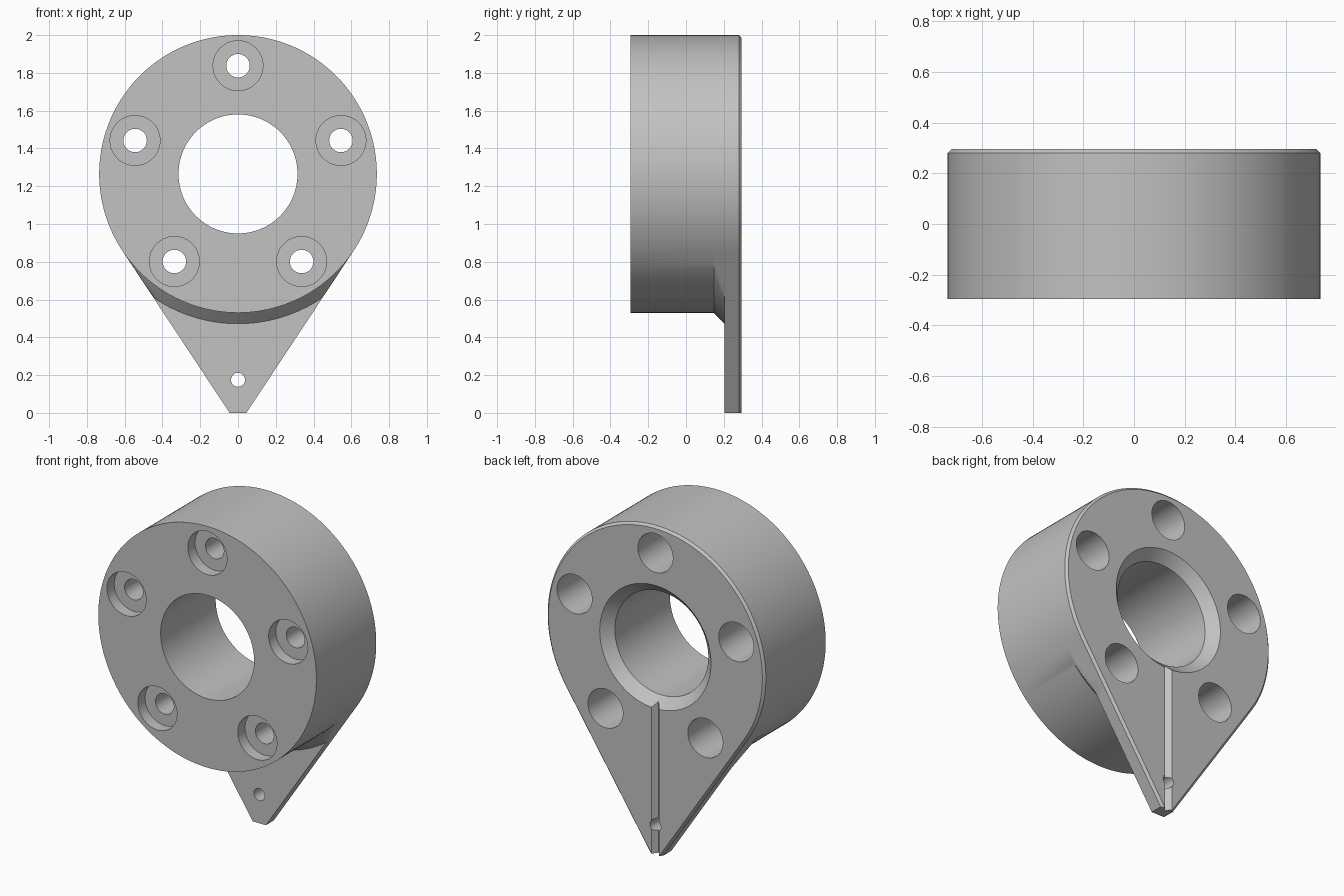
import bpy, bmesh
from math import sin, cos, pi, radians, atan2, hypot

cube = bpy.data.objects.get("Cube")
if cube:
    bpy.data.objects.remove(cube, do_unlink=True)

CENTRE_Z = 1.265          # axis height, also distance from axis to tip
RADIUS = 0.735
FRONT, BACK = -0.295, 0.295
PLATE = 0.205             # front face of the pointed plate
BEVEL = 0.014
TANGENT = radians(56.5)   # angle from straight down where the sides leave the disc

grey = bpy.data.materials.new("grey")
grey.use_nodes = True
grey.diffuse_color = (0.54, 0.54, 0.54, 1)
grey.node_tree.nodes["Principled BSDF"].inputs["Base Color"].default_value = grey.diffuse_color


def teardrop(a, r):
    """Distance from the axis to the teardrop outline, at angle a from straight down."""
    a = abs(a)
    if a >= TANGENT:
        return r
    return min(r / cos(TANGENT - a), CENTRE_Z / cos(a))


def tip_angle(r):
    return atan2((r - CENTRE_Z * cos(TANGENT)) / sin(TANGENT), CENTRE_Z)


def loft(bm, angles, rings, x=0, z=CENTRE_Z):
    """Skin rings given as (y, radius function) and cap both ends."""
    loops = [[bm.verts.new((x + f(a) * sin(a), y, z - f(a) * cos(a))) for a in angles]
             for y, f in rings]
    n = len(angles)
    for lo, hi in zip(loops, loops[1:]):
        for i in range(n):
            j = (i + 1) % n
            bm.faces.new((lo[i], lo[j], hi[j], hi[i]))
    bm.faces.new(loops[0][::-1])
    bm.faces.new(loops[-1])


def lathe(bm, profile, x=0, z=CENTRE_Z, n=64):
    angles = [-pi + 2 * pi * i / n for i in range(n)]
    loft(bm, angles, [(y, lambda a, r=r: r) for y, r in profile], x, z)


def finish(bm, name):
    bmesh.ops.remove_doubles(bm, verts=bm.verts, dist=1e-5)
    bmesh.ops.recalc_face_normals(bm, faces=bm.faces)
    mesh = bpy.data.meshes.new(name)
    bm.to_mesh(mesh)
    bm.free()
    mesh.materials.append(grey)
    obj = bpy.data.objects.new(name, mesh)
    bpy.context.collection.objects.link(obj)
    return obj


# Body: round disc, sloped shoulder and pointed back plate in one skin
angles = [-pi + 2 * pi * i / 144 for i in range(144)]
for r in (RADIUS, RADIUS - BEVEL):
    angles += [tip_angle(r), -tip_angle(r)]
angles += [TANGENT, -TANGENT]
angles.sort()

rings = [(FRONT, lambda a: RADIUS)]
STEPS = 6
for i in range(STEPS + 1):
    grow = 0.058 * i / STEPS
    rings.append((PLATE - 0.058 + grow,
                  lambda a, g=grow: min(RADIUS + g, teardrop(a, RADIUS))))
rings += [(PLATE, lambda a: teardrop(a, RADIUS)),
          (BACK - BEVEL, lambda a: teardrop(a, RADIUS)),
          (BACK, lambda a: teardrop(a, RADIUS - BEVEL))]
bm = bmesh.new()
loft(bm, angles, rings)
body = finish(bm, "flange_body")

# Cutter: central bore with flared back, five stepped bolt holes, small tip hole
bm = bmesh.new()
lathe(bm, [(-0.4, 0.315), (BACK - 0.06, 0.315), (BACK, 0.375), (0.4, 0.375)], n=96)
for k in range(5):
    a = 2 * pi * k / 5
    lathe(bm, [(-0.4, 0.132), (FRONT + 0.07, 0.132), (FRONT + 0.07, 0.062),
               (0.0, 0.062), (0.0, 0.118), (0.4, 0.118)],
          0.573 * sin(a), CENTRE_Z + 0.573 * cos(a))
lathe(bm, [(0.1, 0.037), (0.4, 0.037)], 0, 0.175, 32)
holes = finish(bm, "hole_cutter")

# Cutter: V groove down the back of the plate
bm = bmesh.new()
section = [(0, BACK - 0.032), (0.05, BACK + 0.032), (-0.05, BACK + 0.032)]
low, high = ([bm.verts.new((x, y, z)) for x, y in section] for z in (-0.1, 1.0))
bm.faces.new(low)
bm.faces.new(high)
for i in range(3):
    j = (i + 1) % 3
    bm.faces.new((low[i], low[j], high[j], high[i]))
groove = finish(bm, "groove_cutter")

# Apply the cuts, then smooth the round walls
bpy.ops.object.select_all(action='DESELECT')
bpy.context.view_layer.objects.active = body
body.select_set(True)
for cutter in (holes, groove):
    cutter.hide_render = True
    mod = body.modifiers.new("cut", 'BOOLEAN')
    mod.operation = 'DIFFERENCE'
    mod.solver = 'EXACT'
    mod.object = cutter
    bpy.ops.object.modifier_apply(modifier=mod.name)
    bpy.data.objects.remove(cutter, do_unlink=True)
bpy.ops.object.shade_smooth_by_angle(angle=radians(25))
